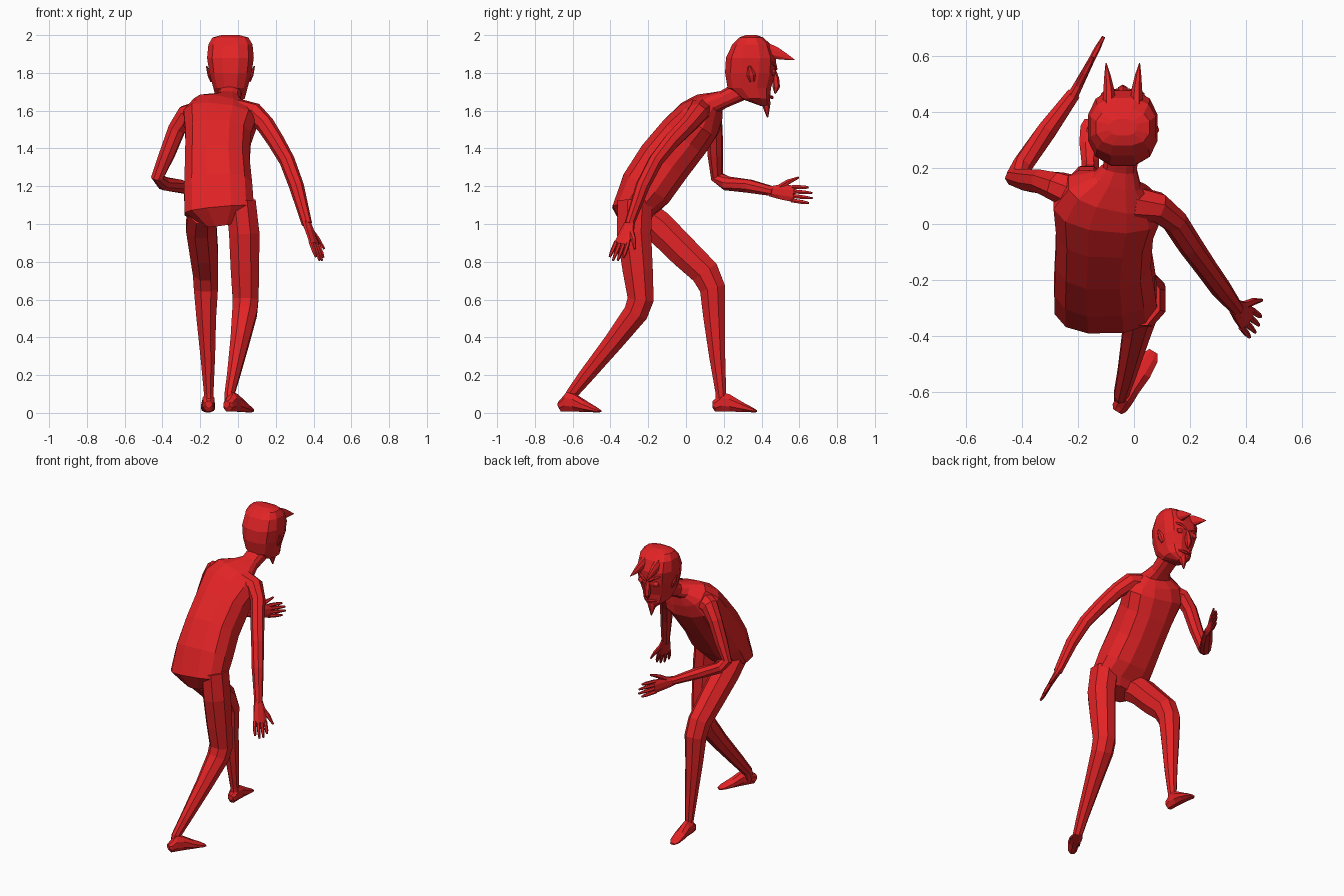
import bpy, bmesh, math
from mathutils import Vector as V

red = bpy.data.materials.new("red")
red.diffuse_color = (0.76, 0.017, 0.019, 1)


def finish(bm, name):
    bmesh.ops.recalc_face_normals(bm, faces=bm.faces)
    me = bpy.data.meshes.new(name)
    bm.to_mesh(me)
    bm.free()
    me.materials.append(red)
    ob = bpy.data.objects.new(name, me)
    bpy.context.collection.objects.link(ob)
    return ob


def loft(bm, stations, side, n=8, power=1.0, fixed=None):
    """Skin rings along a path; station = (x, y, z, half width, half depth)."""
    pts = [V(s[:3]) for s in stations]
    side = V(side).normalized()
    rings = []
    for i, s in enumerate(stations):
        if fixed:
            t = V(fixed)
        else:
            t = V()
            if i:
                t += (pts[i] - pts[i - 1]).normalized()
            if i < len(pts) - 1:
                t += (pts[i + 1] - pts[i]).normalized()
        t.normalize()
        a = (side - t * side.dot(t)).normalized()
        b = t.cross(a)
        ring = []
        for k in range(n):
            ang = 2 * math.pi * (k + 0.5) / n
            c, d = math.cos(ang), math.sin(ang)
            c = math.copysign(abs(c) ** power, c)
            d = math.copysign(abs(d) ** power, d)
            ring.append(bm.verts.new(pts[i] + a * c * s[3] + b * d * s[4]))
        rings.append(ring)
    for r, q in zip(rings, rings[1:]):
        for k in range(n):
            bm.faces.new((r[k], r[(k + 1) % n], q[(k + 1) % n], q[k]))
    bm.faces.new(rings[0])
    bm.faces.new(rings[-1])


def part(name, stations, side=(1, 0, 0), **kw):
    bm = bmesh.new()
    loft(bm, stations, side, **kw)
    return finish(bm, name)


def hand(name, wrist, tip, spread):
    """Palm, four fingers and a thumb on the spread side."""
    bm = bmesh.new()
    w, e = V(wrist), V(tip)
    d = (e - w).normalized()
    L = (e - w).length
    s = V(spread)
    s = (s - d * s.dot(d)).normalized()
    at = lambda u, v, a, b: (*(w + d * L * u + s * v), a, b)
    loft(bm, [at(-.05, 0, .028, .022), at(.2, .003, .042, .018),
              at(.55, 0, .047, .013)], s)
    for i, reach in enumerate((.88, .98, 1.0, .92)):
        v = (1.5 - i) * -.024
        u = (.88, .98, 1.0, .92)[3 - i]
        loft(bm, [at(.5, v, .012, .012), at(.78, v * 1.1, .011, .011),
                  at(u, v * 1.15, .006, .006)], s, n=6)
    loft(bm, [at(.15, .02, .018, .014), at(.38, .06, .014, .012),
              at(.62, .088, .006, .006)], s, n=6)
    finish(bm, name)


def foot(name, heel, toe):
    h, t = V(heel), V(toe)
    d = (t - h).normalized()
    L = (t - h).length
    prof = [(0, .02, .018, .045), (.06, .03, .036, .04), (.2, .034, .055, .058),
            (.38, .034, .05, .053), (.65, .04, .03, .033), (.9, .034, .014, .016),
            (1, .018, .006, .009)]
    part(name, [(*(h + d * L * u).to_2d(), z, a, b) for u, a, b, z in prof],
         side=(-d.y, d.x, 0), fixed=d)


# Torso leaning forward, ending in the neck
part("torso", [(-.09, -.27, 1.0, .09, .07), (-.10, -.28, 1.07, .19, .115),
               (-.105, -.21, 1.19, .185, .145), (-.11, -.115, 1.33, .175, .15),
               (-.105, -.01, 1.46, .178, .145), (-.095, .07, 1.555, .2, .13),
               (-.08, .115, 1.61, .165, .095), (-.06, .155, 1.645, .09, .055),
               (-.05, .2, 1.66, .062, .048), (-.04, .3, 1.71, .062, .055)],
     n=12, power=.8)

# Legs: left one steps forward, right one pushes behind
part("left_leg", [(-.19, -.26, 1.07, .08, .09), (-.195, -.15, .99, .087, .092),
                  (-.18, -.01, .85, .08, .088), (-.172, .1, .745, .072, .082),
                  (-.17, .14, .66, .069, .073), (-.168, .15, .5, .056, .062),
                  (-.16, .165, .3, .042, .046), (-.155, .185, .1, .027, .03),
                  (-.155, .185, .05, .027, .03)])
part("right_leg", [(.015, -.27, 1.12, .085, .1), (.033, -.275, .95, .087, .098),
                   (.037, -.255, .75, .081, .086), (.04, -.24, .6, .074, .075),
                   (.035, -.265, .53, .071, .07), (.01, -.38, .38, .054, .056),
                   (-.025, -.53, .195, .036, .043), (-.045, -.605, .1, .028, .034),
                   (-.045, -.62, .05, .028, .032)])
foot("left_foot", (-.155, .14, 0), (-.16, .375, 0))
foot("right_foot", (-.06, -.67, 0), (.07, -.455, 0))

# Arms
part("left_arm", [(-.19, .10, 1.59, .07, .07), (-.275, .135, 1.575, .055, .058),
                  (-.325, .15, 1.5, .045, .048), (-.375, .155, 1.37, .042, .043),
                  (-.425, .165, 1.25, .036, .036), (-.395, .215, 1.215, .039, .036),
                  (-.31, .335, 1.2, .038, .036), (-.215, .465, 1.172, .027, .025)],
     side=(.3, 1, .2))
part("right_arm", [(.0, .07, 1.595, .07, .07), (.085, .06, 1.585, .056, .058),
                   (.145, .01, 1.525, .046, .05), (.2, -.075, 1.44, .044, .046),
                   (.26, -.16, 1.335, .039, .042), (.31, -.23, 1.2, .037, .04),
                   (.365, -.3, 1.0, .025, .028)], side=(.4, 1, .1))
hand("left_hand", (-.22, .455, 1.172), (-.108, .67, 1.15), (0, 0, 1))
hand("right_hand", (.365, -.3, 1.0), (.44, -.375, .805), (.35, .9, .2))

# Head
HX = -.04
part("head", [(HX, y, z, w, d) for z, y, w, d in (
    (1.625, .415, .028, .02), (1.665, .365, .078, .082), (1.72, .335, .093, .118),
    (1.80, .34, .115, .137), (1.88, .344, .127, .136), (1.95, .347, .12, .105),
    (1.987, .345, .098, .066), (2.0, .345, .05, .03))],
     n=12, power=.78, fixed=(0, 0, 1))

# Face: long nose and pointed beard
part("nose", [(HX, .46, 1.825, .012, .012), (HX, .475, 1.77, .02, .018),
              (HX, .478, 1.725, .02, .02), (HX, .472, 1.69, .004, .004)], n=6)
part("beard", [(HX, .415, 1.68, .045, .03), (HX, .425, 1.63, .028, .022),
               (HX, .432, 1.565, .004, .004)], n=6)
part("mouth", [(HX - .045, .435, 1.678, .006, .008), (HX, .456, 1.67, .01, .008),
               (HX + .045, .435, 1.678, .006, .008)], side=(0, 0, 1), n=6)

for sgn, label in ((-1, "left"), (1, "right")):
    # Horns sweeping forward from the brow
    part(label + "_horn", [(HX + sgn * .048, .41, 1.925, .027, .045),
                           (HX + sgn * .05, .475, 1.905, .021, .035),
                           (HX + sgn * .055, .53, 1.885, .012, .018),
                           (HX + sgn * .06, .575, 1.869, .002, .002)], n=8)
    # Slanted brows, bulging eyes and pointed ears
    part(label + "_brow", [(HX + sgn * .015, .474, 1.82, .008, .01),
                           (HX + sgn * .055, .47, 1.845, .01, .01),
                           (HX + sgn * .095, .44, 1.86, .004, .004)],
         side=(0, 0, 1), n=6)
    bm = bmesh.new()
    bmesh.ops.create_uvsphere(bm, u_segments=10, v_segments=6, radius=.022)
    bmesh.ops.scale(bm, vec=(1.1, .7, .8), verts=bm.verts)
    bmesh.ops.translate(bm, vec=(HX + sgn * .054, .462, 1.803), verts=bm.verts)
    finish(bm, label + "_eye")
    part(label + "_ear", [(HX + sgn * .1, .35, 1.755, .008, .014),
                          (HX + sgn * .113, .345, 1.79, .01, .024),
                          (HX + sgn * .126, .335, 1.835, .004, .008)], n=6)
